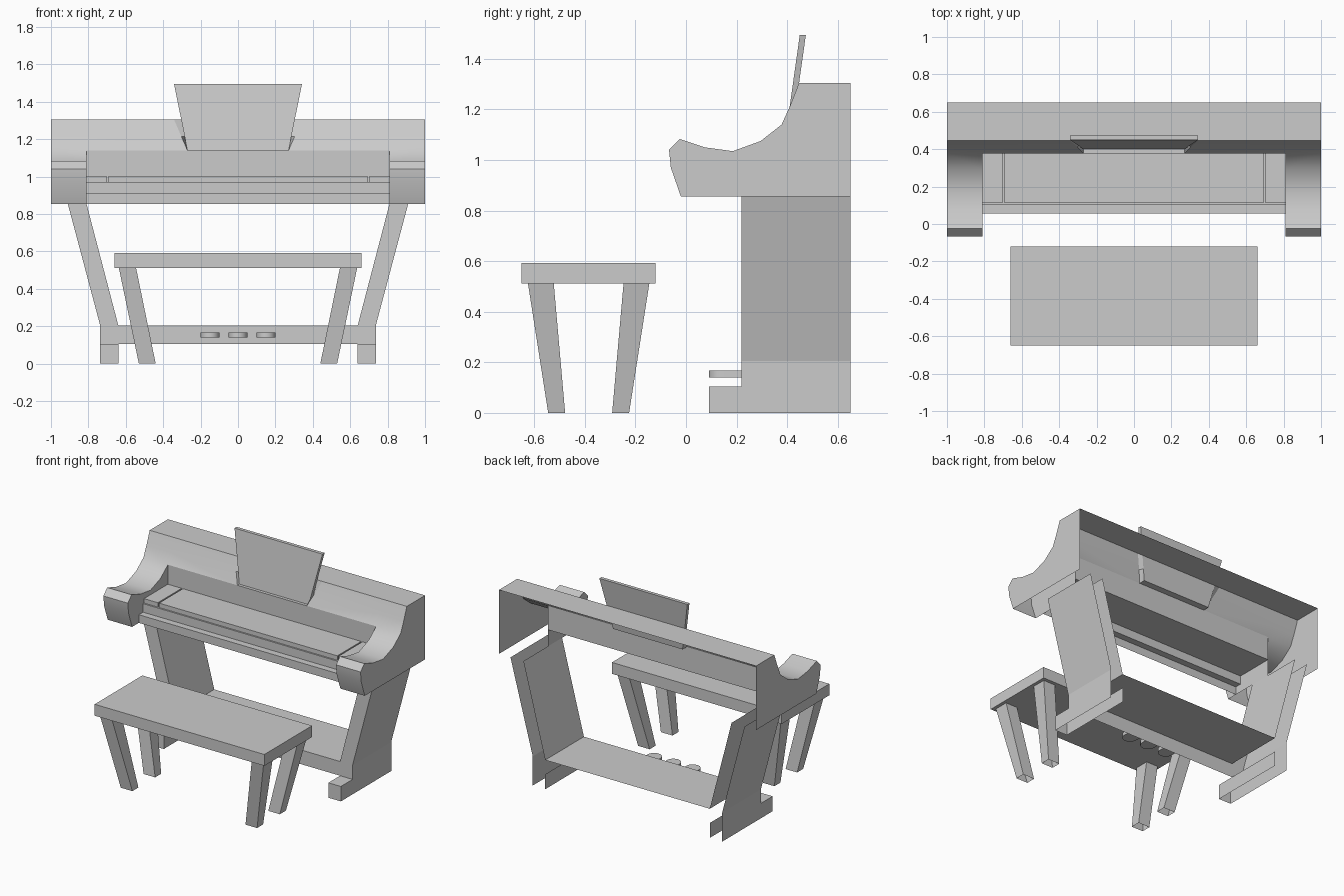
import bpy, bmesh, math

if "Cube" in bpy.data.objects:
    bpy.data.objects.remove(bpy.data.objects["Cube"])


def make(name, quads, mirror=False, smooth=False):
    """Build an object from polygons given as point lists, welding shared corners."""
    bm = bmesh.new()
    for q in quads:
        bm.faces.new([bm.verts.new(p) for p in q])
    bmesh.ops.remove_doubles(bm, verts=bm.verts, dist=1e-4)
    bmesh.ops.recalc_face_normals(bm, faces=bm.faces)
    me = bpy.data.meshes.new(name)
    bm.to_mesh(me)
    bm.free()
    ob = bpy.data.objects.new(name, me)
    bpy.context.collection.objects.link(ob)
    if smooth:
        bpy.ops.object.select_all(action='DESELECT')
        ob.select_set(True)
        bpy.context.view_layer.objects.active = ob
        bpy.ops.object.shade_smooth_by_angle(angle=math.radians(40))
    if mirror:
        ob.modifiers.new("mirror", 'MIRROR')
    return ob


def strip(path, x0, x1):
    """Sweep a (y, z) path along x."""
    return [[(x0, *a), (x1, *a), (x1, *b), (x0, *b)] for a, b in zip(path, path[1:])]


def panel(path, y0, y1):
    """Sweep an (x, z) path along y."""
    return [[(a[0], y0, a[1]), (a[0], y1, a[1]), (b[0], y1, b[1]), (b[0], y0, b[1])]
            for a, b in zip(path, path[1:])]


def hexa(low, high, z0, z1, bottom=True, top=True):
    """Tapered block between two (x0, x1, y0, y1) rectangles."""
    def ring(r, z):
        return [(r[0], r[2], z), (r[1], r[2], z), (r[1], r[3], z), (r[0], r[3], z)]
    a, b = ring(low, z0), ring(high, z1)
    q = [[a[i], a[(i + 1) % 4], b[(i + 1) % 4], b[i]] for i in range(4)]
    return q + ([a] if bottom else []) + ([b] if top else [])


# Upper case: curved cheeks, sloped front with a notch, lid; open at back and below
P = [(-.02, .855), (-.06, .97), (-.067, 1.04), (-.025, 1.083), (.075, 1.05), (.185, 1.035),
     (.295, 1.075), (.378, 1.14), (.412, 1.215), (.447, 1.305)]
notch = [.27, .303, .342]
case = strip(P[:8], .81, 1) + strip(P[7:], .81, 1)
for i in range(2):
    a, b = P[7 + i], P[8 + i]
    case.append([(notch[i], *a), (.81, *a), (.81, *b), (notch[i + 1], *b)])
yt, zt = P[-1]
case.append([(0, yt, zt), (notch[2], yt, zt), (.81, yt, zt), (1, yt, zt), (1, .65, zt), (0, .65, zt)])
case.append([(1, *p) for p in P + [(.65, zt), (.65, .855)]])
case.append([(.81, *p) for p in P[:8] + [(.378, .855)]])
make("upper_case", case, mirror=True, smooth=True)

# Key well: back wall, floor and stepped front rail
make("key_well", strip([(.378, 1.14), (.378, .972), (.102, .972), (.102, .912),
                        (.055, .912), (.055, .855)], -.81, .81))
make("keyboard_cover", hexa((-.693, .693, .113, .378), (-.693, .693, .113, .378), .972, 1.003, False))
make("key_end_block", hexa((.703, .81, .113, .378), (.703, .81, .113, .378), .972, 1.003, False), mirror=True)


# Music stand: leaning trapezoid slab
def stand(z, off):
    t = (z - 1.14) / .355
    return (.27 + .072 * t, .40 + .05 * t + off, z)


def flip(p):
    return (-p[0], p[1], p[2])


f0, f1, b0, b1 = stand(1.14, 0), stand(1.495, 0), stand(1.14, .024), stand(1.495, .024)
loop_f = [flip(f0), f0, f1, flip(f1)]
loop_b = [flip(b0), b0, b1, flip(b1)]
make("music_stand", [loop_f, loop_b] + [[loop_f[i], loop_f[(i + 1) % 4], loop_b[(i + 1) % 4], loop_b[i]]
                                        for i in range(4)])

# Recess around the stand: side cheeks and a ledge
edge = [(x, *p) for x, p in zip(notch, P[7:])]
inner = [stand(p[2], .024) for p in edge]
recess = [[edge[i], edge[i + 1], inner[i + 1], inner[i]] for i in range(2)]
recess.append([(0, .378, 1.14), edge[0], inner[0], (0, inner[0][1], 1.14)])
make("stand_recess", recess, mirror=True)

# Side legs: slanted, open at the back, running down into the feet
leg = panel([(.91, .855), (.737, .205), (.737, 0)], .22, .65)
leg += panel([(.81, .855), (.64, .205)], .22, .65)
leg.append([(.91, .22, .855), (.81, .22, .855), (.64, .22, .205), (.737, .22, .205)])
make("side_leg", leg, mirror=True)
make("foot", panel([(.737, 0), (.737, .105), (.64, .105), (.64, 0)], .09, .22)
     + panel([(.64, .105), (.64, 0)], .22, .65)
     + [[(.64, .09, 0), (.737, .09, 0), (.737, .09, .105), (.64, .09, .105)]], mirror=True)

# Cross bar between the legs: front board and top shelf
make("cross_bar_front", strip([(.22, .105), (.22, .205)], -.737, .737))
make("cross_bar_top", strip([(.22, .205), (.65, .205)], -.64, .64))

# Pedals with rounded fronts
for n, cx in enumerate((-.15, 0, .15)):
    out = [(cx + .05, .22)]
    for k in range(13):
        a = -math.pi * k / 12
        out.append((cx + .05 * math.cos(a), .14 + .05 * math.sin(a)))
    out.append((cx - .05, .22))
    q = [[(*p, .14) for p in out], [(*p, .168) for p in out]]
    q += [[(*a, .14), (*b, .14), (*b, .168), (*a, .168)] for a, b in zip(out, out[1:])]
    make("pedal_%d" % (n + 1), q, smooth=True)

# Bench: seat and four splayed tapered legs
seat = (-.66, .66, -.65, -.12)
make("bench_seat", hexa(seat, seat, .512, .592))
make("bench_front_leg", hexa((.44, .53, -.545, -.478), (.545, .637, -.625, -.523), 0, .512, False, False), mirror=True)
make("bench_rear_leg", hexa((.44, .53, -.292, -.225), (.545, .637, -.247, -.145), 0, .512, False, False), mirror=True)
